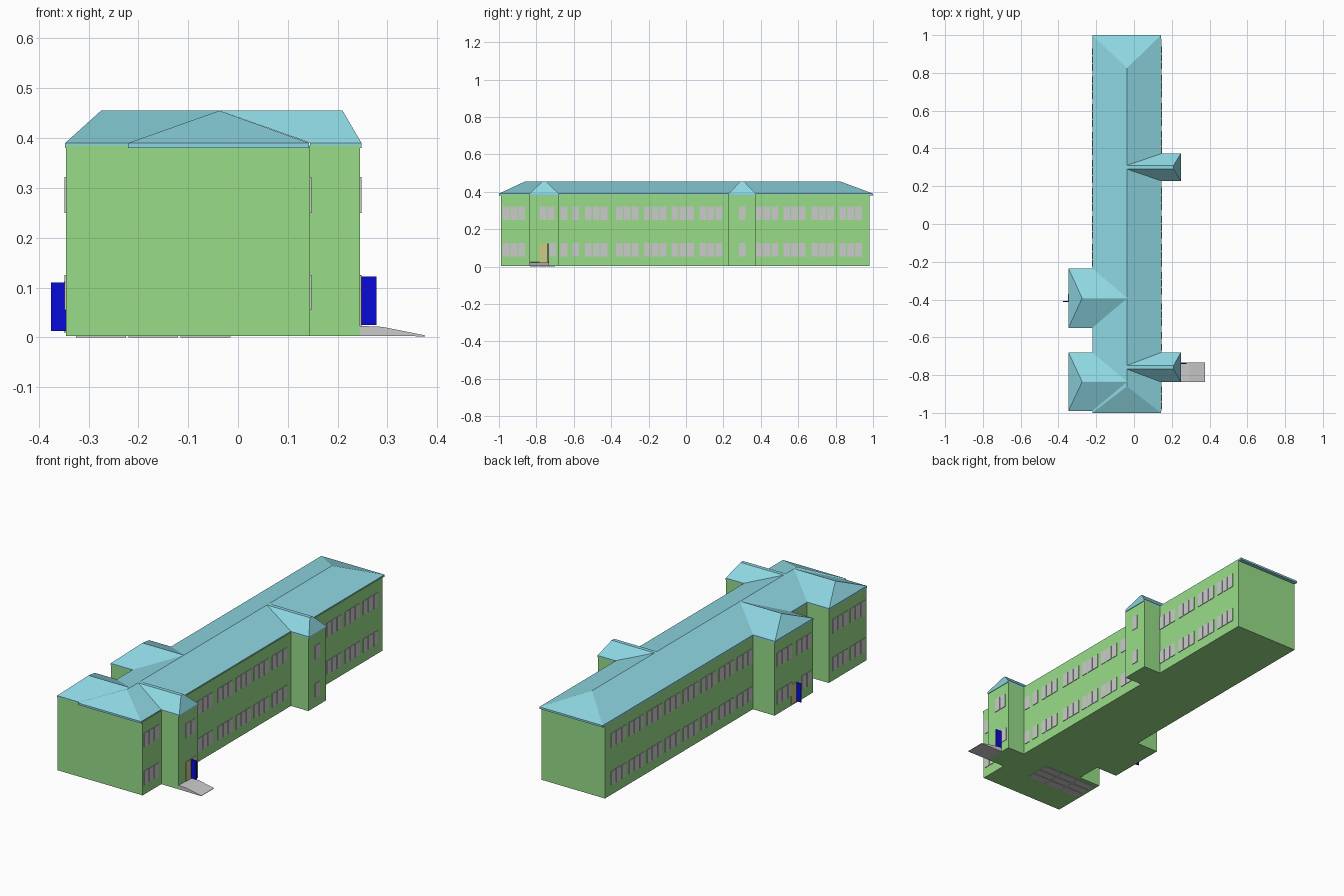
import bpy, bmesh

if "Cube" in bpy.data.objects:
    bpy.data.objects.remove(bpy.data.objects["Cube"])

def material(name, rgb):
    m = bpy.data.materials.new(name)
    m.diffuse_color = (*rgb, 1)
    m.use_nodes = True
    m.node_tree.nodes["Principled BSDF"].inputs["Base Color"].default_value = m.diffuse_color
    return m

GREEN = material("wall_green", (0.31, 0.72, 0.25))
SKY = material("roof_blue", (0.27, 0.68, 0.76))
BLUE = material("door_blue", (0.003, 0.003, 0.7))
YELLOW = material("frame_yellow", (0.62, 0.6, 0.22))

def finish(name, bm, mat=None):
    bmesh.ops.recalc_face_normals(bm, faces=bm.faces[:])
    me = bpy.data.meshes.new(name)
    bm.to_mesh(me)
    bm.free()
    ob = bpy.data.objects.new(name, me)
    bpy.context.collection.objects.link(ob)
    if mat:
        me.materials.append(mat)
    return ob

def add_prism(bm, pts, offset):
    f = bm.faces.new([bm.verts.new(p) for p in pts])
    ext = bmesh.ops.extrude_face_region(bm, geom=[f])["geom"]
    bmesh.ops.translate(bm, vec=offset, verts=[v for v in ext if isinstance(v, bmesh.types.BMVert)])

def add_box(bm, x, y, z):
    add_prism(bm, [(x[0], y[0], z[0]), (x[1], y[0], z[0]), (x[1], y[1], z[0]), (x[0], y[1], z[0])],
              (0, 0, z[1] - z[0]))

def box(name, x, y, z, mat=None):
    bm = bmesh.new()
    add_box(bm, x, y, z)
    return finish(name, bm, mat)

L, R, LW, RT = -0.22, 0.145, -0.345, 0.245      # main block sides, wing and tower faces
FASCIA, EAVE, RIDGE, MID = 0.38, 0.39, 0.455, -0.037
WINGS = [(-0.99, -0.68), (-0.55, -0.235)]
TOWERS = [(-0.837, -0.68), (0.228, 0.373)]

# walls: one footprint with wings on the left and towers on the right
plan = [(LW, -0.99), (R, -0.99)]
for a, b in TOWERS:
    plan += [(R, a), (RT, a), (RT, b), (R, b)]
plan += [(R, 0.98), (L, 0.98)]
(a0, a1), (b0, b1) = WINGS
plan += [(L, b1), (LW, b1), (LW, b0), (L, b0), (L, a1), (LW, a1)]
bm = bmesh.new()
add_prism(bm, [(x, y, 0.003) for x, y in plan], (0, 0, 0.382))
finish("walls", bm, GREEN)

# main hipped roof with fascia
def roof(name, eave, ridge, faces):
    bm = bmesh.new()
    n = len(eave)
    low = [bm.verts.new((x, y, FASCIA)) for x, y in eave]
    top = [bm.verts.new((x, y, EAVE)) for x, y in eave]
    up = top + [bm.verts.new((x, y, RIDGE)) for x, y in ridge]
    bm.faces.new(low)
    for i in range(n):
        j = (i + 1) % n
        bm.faces.new((low[i], low[j], top[j], top[i]))
    for f in faces:
        bm.faces.new([up[i] for i in f])
    finish(name, bm, SKY)

roof("main_roof", [(L - 0.001, -1), (0.143, -1), (0.143, 1), (L - 0.001, 1)],
     [(MID, -0.86), (MID, 0.825)],
     [(0, 1, 4), (1, 2, 5, 4), (2, 3, 5), (3, 0, 4, 5)])

# wing and tower roofs run from an outer hip back into the main ridge
def side_roof(name, outer, hip, inner, y0, y1, flat):
    m = (y0 + y1) / 2
    roof(name, [(outer, y0), (outer, y1), (inner, y1), (inner, y0)],
         [(hip, m - flat), (hip, m + flat), (MID, m + flat), (MID, m - flat)],
         [(0, 1, 5, 4), (1, 2, 6, 5), (2, 3, 7, 6), (3, 0, 4, 7), (4, 5, 6, 7)])

for i, (y0, y1) in enumerate(WINGS):
    side_roof(f"wing_roof_{i}", LW - 0.002, -0.275, L, y0, y1, 0.001)
for i, (y0, y1) in enumerate(TOWERS):
    side_roof(f"tower_roof_{i}", RT + 0.003, 0.21, R, y0, y1, 0.01)

# windows: groups of panes on a side face, in two storeys
LOW, HIGH = (0.055, 0.125), (0.25, 0.322)

def panes(name, x, starts, count, rows=(LOW, HIGH), w=0.036, step=0.042):
    bm = bmesh.new()
    for s in starts:
        for k in range(count):
            for z in rows:
                add_box(bm, (x - 0.003, x + 0.003), (s + k * step, s + k * step + w), z)
    finish(name, bm)

panes("right_windows", R, [-0.54, -0.374, -0.225, -0.078, 0.073,
                           0.372, 0.52, 0.67, 0.82], 3)
panes("right_front_windows", R, [-0.98], 3)
panes("right_corner_windows", R, [-0.67, -0.608], 1)
panes("tower_upper_windows", RT, [-0.782], 2, rows=(HIGH,))
panes("tower_lower_window", RT, [-0.73], 1, rows=(LOW,))
panes("stair_tower_window", RT, [0.283], 1)
panes("left_windows", L, [0.81 - 0.148 * i for i in range(8)], 3)
panes("rear_wing_windows", LW, [-0.375], 3)
panes("rear_wing_side_windows", LW, [-0.535], 2)
panes("rear_wing_upper_window", LW, [-0.451], 1, rows=(HIGH,))
panes("front_wing_windows", LW, [-0.83, -0.975], 3)

# entrances: yellow frame with an open blue leaf
box("entrance_frame", (RT - 0.003, RT + 0.003), (-0.782, -0.738), (0.022, 0.124), YELLOW)
box("entrance_leaf", (RT, 0.278), (-0.741, -0.735), (0.025, 0.122), BLUE)
box("side_door_frame", (LW - 0.004, LW + 0.003), (-0.408, -0.37), (0.01, 0.112), YELLOW)
box("side_door_leaf", (-0.375, LW), (-0.414, -0.408), (0.013, 0.11), BLUE)

# entrance ramp and the thin slabs below the floor
bm = bmesh.new()
add_prism(bm, [(x, -0.837, z) for x, z in
               [(RT, 0.003), (0.375, 0.002), (0.375, 0.004), (0.29, 0.021), (RT, 0.023)]],
          (0, 0.105, 0))
finish("ramp", bm)
for i in range(3):
    for j in range(3):
        x, y = -0.325 + i * 0.105, -0.835 + j * 0.046
        box(f"floor_slab_{i}_{j}", (x, x + 0.1), (y, y + 0.043), (0, 0.004))
